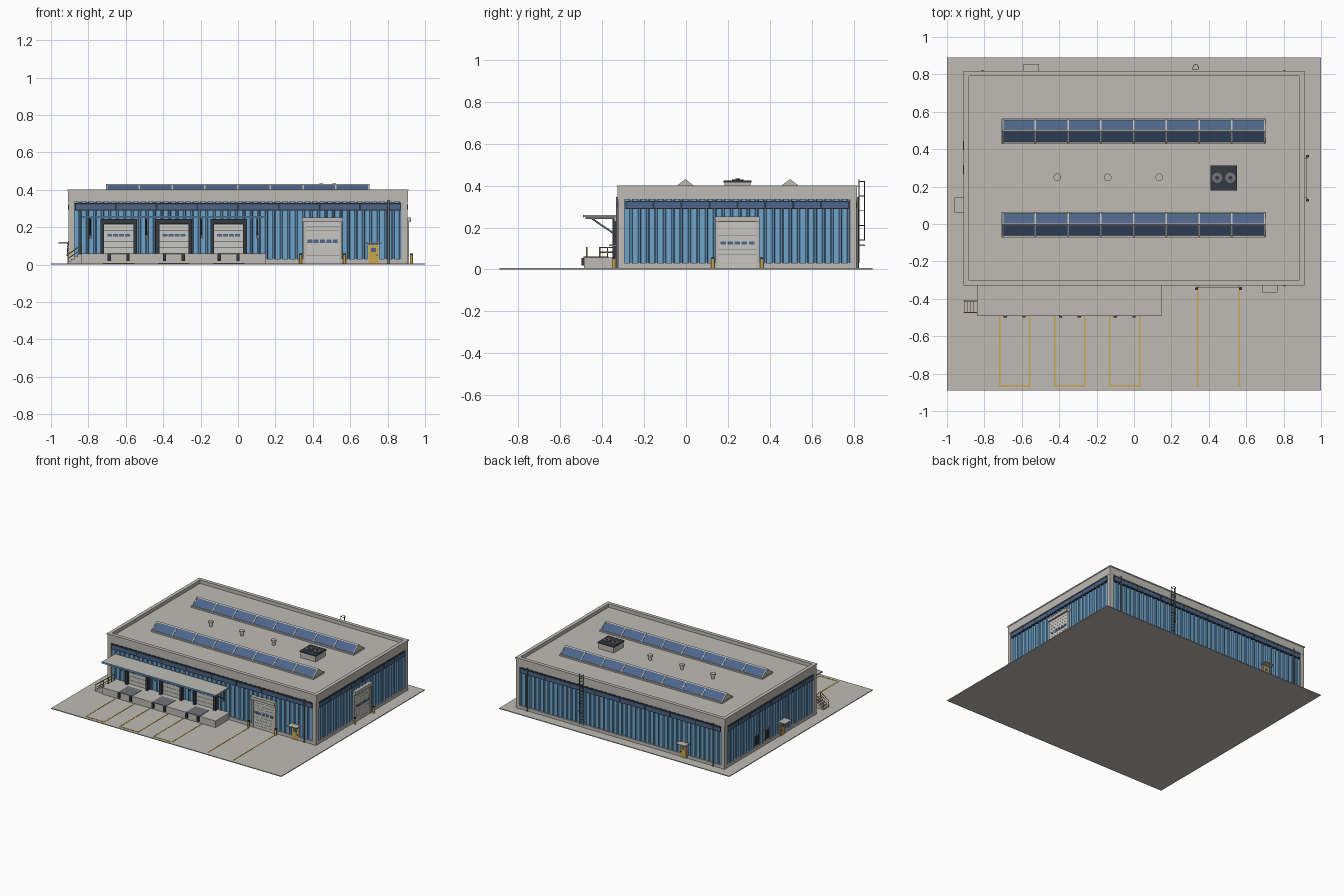
import bpy, bmesh, math
from mathutils import Vector

if "Cube" in bpy.data.objects:
    bpy.data.objects.remove(bpy.data.objects["Cube"])

def material(name, r, g, b):
    m = bpy.data.materials.new(name)
    m.diffuse_color = (r, g, b, 1)
    m.use_nodes = True
    m.node_tree.nodes["Principled BSDF"].inputs["Base Color"].default_value = m.diffuse_color
    return m

CONCRETE = material("concrete", 0.52, 0.50, 0.46)
BLUE = material("blue_cladding", 0.16, 0.37, 0.60)
DARK = material("dark_trim", 0.035, 0.04, 0.05)
GLASS = material("glass", 0.075, 0.13, 0.25)
YELLOW = material("safety_yellow", 0.60, 0.38, 0.07)
DOOR = material("door_grey", 0.58, 0.57, 0.54)
STEEL = material("steel", 0.16, 0.17, 0.18)

def finish(name, bm, mat):
    bmesh.ops.recalc_face_normals(bm, faces=bm.faces)
    me = bpy.data.meshes.new(name)
    bm.to_mesh(me)
    bm.free()
    me.materials.append(mat)
    ob = bpy.data.objects.new(name, me)
    bpy.context.collection.objects.link(ob)
    return ob

def boxes(name, mat, items):
    """One object made of boxes (x0, x1, y0, y1, z0, z1)."""
    bm = bmesh.new()
    for x0, x1, y0, y1, z0, z1 in items:
        vs = bmesh.ops.create_cube(bm, size=1)["verts"]
        for v in vs:
            v.co = ((x0 + x1) / 2 + v.co.x * (x1 - x0), (y0 + y1) / 2 + v.co.y * (y1 - y0),
                    (z0 + z1) / 2 + v.co.z * (z1 - z0))
    return finish(name, bm, mat)

def rods(name, mat, items, sides=10):
    """One object made of round bars (start, end, radius)."""
    bm = bmesh.new()
    for p, q, r in items:
        p, q = Vector(p), Vector(q)
        d = q - p
        vs = bmesh.ops.create_cone(bm, cap_ends=True, segments=sides, radius1=r, radius2=r, depth=d.length)["verts"]
        rot = d.to_track_quat('Z', 'Y').to_matrix()
        for v in vs:
            v.co = (p + q) / 2 + rot @ v.co
    for f in bm.faces:
        f.smooth = len(f.verts) == 4
    return finish(name, bm, mat)

def prism_x(bm, profile, x0, x1):
    """Extrude a (y, z) outline from x0 to x1."""
    a = [bm.verts.new((x0, y, z)) for y, z in profile]
    b = [bm.verts.new((x1, y, z)) for y, z in profile]
    n = len(a)
    bm.faces.new(a)
    bm.faces.new(b[::-1])
    for i in range(n):
        bm.faces.new((a[i], b[i], b[(i + 1) % n], a[(i + 1) % n]))

# Wall coordinates: u along the wall, o outward from its face, z up
X, YF, YB, G = 0.907, -0.325, 0.815, 0.006
RANGE = {"front": (-X, X), "back": (-X, X), "left": (YF, YB), "right": (YF, YB)}

def P(side, u, o, z):
    return {"front": (u, YF - o, z), "back": (u, YB + o, z),
            "left": (-X - o, u, z), "right": (X + o, u, z)}[side]

def wb(side, u0, u1, o0, o1, z0, z1):
    a, b = P(side, u0, o0, z0), P(side, u1, o1, z1)
    return tuple(f(p, q) for p, q in zip(a, b) for f in (min, max))

# Ground slab, building core and roof
boxes("ground_slab", CONCRETE, [(-1, 1, -0.89, 0.89, 0, G)])
boxes("building_core", CONCRETE, [(-X + .016, X - .016, YF + .016, YB - .016, G, 0.372)])
boxes("corner_columns", CONCRETE, [(min(x, x - s * .032), max(x, x - s * .032), y0, y0 + .032, G, 0.336)
      for s, x in ((-1, -X), (1, X)) for y0 in (YF, YB - .032)])

for side, (a, b) in RANGE.items():
    boxes(side + "_plinth", CONCRETE, [wb(side, a + .03, b - .03, -.018, -.001, G, .03)])
    boxes(side + "_parapet", CONCRETE, [wb(side, a, b, -.02, .001, .335, .395)])
    boxes(side + "_coping", CONCRETE, [wb(side, a - .004, b + .004, -.024, .004, .393, .402)])
    # Corrugated cladding
    bm = bmesh.new()
    n = round((b - a - .06) / .04)
    step = (b - a - .06) / n
    row = []
    for i in range(n):
        for f, o in ((0, -.012), (.62, -.012), (.72, -.004), (.9, -.004)):
            u = a + .03 + (i + f) * step
            row.append([bm.verts.new(P(side, u, o, z)) for z in (.028, .337)])
    row.append([bm.verts.new(P(side, b - .03, -.012, z)) for z in (.028, .337)])
    for p, q in zip(row, row[1:]):
        bm.faces.new((p[0], q[0], q[1], p[1]))
    ob = finish(side + "_cladding", bm, BLUE)
    # make sure the sheet faces outwards
    out = Vector(P(side, 0, 1, 0)) - Vector(P(side, 0, 0, 0))
    if sum(pl.normal.dot(out) for pl in ob.data.polygons) < 0:
        ob.data.flip_normals()
    # High window strip of eight panes
    w0, w1 = a + .036, b - .036
    boxes(side + "_window_frame", DARK, [wb(side, w0, w1, -.015, 0, .288, .328)])
    w = (w1 - w0) / 8
    boxes(side + "_window_panes", GLASS, [wb(side, w0 + i * w + .005, w0 + (i + 1) * w - .005, -.002, .002, .294, .322)
                                          for i in range(8)])

# Skylights
for k, yc in enumerate((-0.003, 0.497)):
    tag = ("front", "rear")[k]
    boxes(tag + "_skylight_curb", CONCRETE, [(-.708, .704, yc - .068, yc + .068, .37, .383)])
    bm = bmesh.new()
    prism_x(bm, [(yc - .062, .381), (yc + .062, .381), (yc, .428)], -.7, .696)
    finish(tag + "_skylight_glass", bm, GLASS)
    bm = bmesh.new()
    for i in range(9):
        xc = -.702 + i * 1.4 / 8
        prism_x(bm, [(yc - .066, .381), (yc + .066, .381), (yc, .431)], xc - .004, xc + .004)
    prism_x(bm, [(yc - .006, .425), (yc + .006, .425), (yc, .432)], -.705, .701)
    finish(tag + "_skylight_bars", bm, CONCRETE)

# Roof vents and cooling unit
VENTS = (-.41, -.14, .135)
rods("roof_vent_stems", CONCRETE, [((x, .25, .37), (x, .25, .402), .012) for x in VENTS], 14)
rods("roof_vent_caps", CONCRETE, [((x, .25, .4), (x, .25, .412), .02) for x in VENTS], 14)
boxes("cooling_unit_body", CONCRETE, [(.413, .547, .183, .307, .37, .418)])
boxes("cooling_unit_top", DARK, [(.408, .552, .178, .312, .416, .424)])
rods("cooling_unit_fans", STEEL, [((x, .247, .42), (x, .247, .43), .028) for x in (.445, .515)], 16)
rods("cooling_unit_hubs", DARK, [((x, .247, .425), (x, .247, .434), .01) for x in (.445, .515)], 12)

# Loading dock with three sealed doors
DOCKS = (-.638, -.343, -.05)
boxes("dock_platform", CONCRETE, [(-.84, .147, -.488, YF + .01, G, .058)])
boxes("dock_levelers", STEEL, [(x - .06, x + .06, -.489, -.37, .055, .061) for x in DOCKS])
boxes("dock_bumpers", DARK, [(x + s * .05 - .009, x + s * .05 + .009, -.5, -.486, .018, .054)
                             for x in DOCKS for s in (-1, 1)])
boxes("dock_seals", DARK, [wb("front", *r) for x in DOCKS for r in (
    (x - .098, x - .078, -.015, .025, .058, .243), (x + .078, x + .098, -.015, .025, .058, .243),
    (x - .098, x + .098, -.015, .025, .216, .243), (x - .08, x + .08, -.015, .001, .058, .22))])
boxes("dock_door_slats", DOOR, [wb("front", x - .078, x + .078, 0, .006, .06 + i * .0312, .0897 + i * .0312)
                                for x in DOCKS for i in range(5)])
boxes("dock_door_windows", GLASS, [wb("front", x + c - .013, x + c + .013, .004, .008, .15, .163)
                                   for x in DOCKS for c in (-.048, -.016, .016, .048)])

# Dock canopy and its brackets
boxes("dock_canopy", CONCRETE, [(-.84, .147, -.488, YF, .25, .26)])
boxes("dock_canopy_edge", BLUE, [(-.84, .147, -.492, -.488, .248, .261)])
BR = (-.79, -.49, -.195, .104)
rods("canopy_struts", STEEL, [((x, -.46, .25), (x, YF + .005, .155), .004) for x in BR])
boxes("canopy_beams", STEEL, [(x - .004, x + .004, -.48, YF + .01, .242, .251) for x in BR])
boxes("canopy_wall_plates", STEEL, [(x - .006, x + .006, YF - .004, YF + .01, .14, .25) for x in BR])

# Dock stairs and rails
boxes("dock_stairs", CONCRETE, [(-.91 + i * .0175, -.839, -.476, -.41, G, .018 + i * .0125) for i in range(4)])
rail = []
for y in (-.474, -.412):
    rail += [((-.908, y, G), (-.908, y, .056), .003), ((-.836, y, .05), (-.836, y, .106), .003),
             ((-.908, y, .055), (-.836, y, .105), .003), ((-.908, y, .033), (-.836, y, .082), .002)]
rail += [((-.836, y, .055), (-.836, y, .106), .003) for y in (-.375, -.34)]
rail += [((-.836, -.412, z), (-.836, -.34, z), .003) for z in (.105, .082)]
rods("dock_railing", YELLOW, rail, 8)

# Drive-in roller doors with bollards
for side, uc in (("front", .452), ("right", .245)):
    boxes(side + "_roller_frame", CONCRETE, [wb(side, uc + s * .097 - .008, uc + s * .097 + .008, -.015, .006, G, .25)
                                             for s in (-1, 1)])
    boxes(side + "_roller_hood", CONCRETE, [wb(side, uc - .107, uc + .107, -.015, .018, .228, .252)])
    boxes(side + "_roller_back", STEEL, [wb(side, uc - .09, uc + .09, -.015, -.001, G, .23)])
    boxes(side + "_roller_slats", DOOR, [wb(side, uc - .09, uc + .09, -.004, .003, G + i * .0222, G + .0212 + i * .0222)
                                         for i in range(10)])
    boxes(side + "_roller_windows", GLASS, [wb(side, uc + c * .034 - .013, uc + c * .034 + .013, 0, .005, .119, .134)
                                            for c in range(-2, 3)])
    posts = [uc - .117, uc + .117]
    rods(side + "_bollards", YELLOW, [(P(side, u, .02, G), P(side, u, .02, .052), .008) for u in posts], 12)
    rods(side + "_bollard_caps", DARK, [(P(side, u, .02, .05), P(side, u, .02, .058), .0085) for u in posts], 12)

# Staff doors with small canopies
for side, uc, d in (("front", .725, .042), ("back", -.55, .04), ("left", .1, .053)):
    boxes(side + "_staff_door_frame", CONCRETE, [wb(side, uc - .032, uc + .032, -.015, .001, G, .108)])
    boxes(side + "_staff_door", YELLOW, [wb(side, uc - .026, uc + .026, -.005, .005, G, .101)])
    boxes(side + "_staff_door_window", GLASS, [wb(side, uc - .013, uc + .013, .003, .007, .066, .09)])
    boxes(side + "_staff_door_handle", DARK, [wb(side, uc + .016, uc + .021, .004, .01, .045, .053)])
    boxes(side + "_staff_door_canopy", CONCRETE, [wb(side, uc - .041, uc + .041, -.015, d, .113, .12)])

# Wall louvres on the left side
LV = (.42, .29)
boxes("louvre_frames", STEEL, [wb("left", u - .03, u + .03, -.015, .002, .05, .125) for u in LV])
boxes("louvre_blades", DARK, [wb("left", u - .025, u + .025, 0, .006, .056 + i * .013, .064 + i * .013)
                              for u in LV for i in range(5)])

# Downpipes
rods("downpipes", STEEL, [(P(s, u, .004, G), P(s, u, .004, .345), .006)
                          for s, u in (("front", .805), ("back", .805), ("back", -.81))])

# Caged roof ladder on the back
lu, bars = .33, []
for s in (-1, 1):
    bars.append((P("back", lu + s * .015, .012, .03), P("back", lu + s * .015, .012, .43), .0025))
bars += [(P("back", lu - .015, .012, .045 + i * .025), P("back", lu + .015, .012, .045 + i * .025), .002)
         for i in range(16)]
for z in (.14, .21, .28, .35, .42):
    pts = [P("back", lu - .017 * math.cos(t * math.pi / 6), .012 + .026 * math.sin(t * math.pi / 6), z) for t in range(7)]
    bars += [(p, q, .002) for p, q in zip(pts, pts[1:])]
bars.append((P("back", lu, .038, .14), P("back", lu, .038, .42), .002))
rods("roof_ladder", STEEL, bars, 6)

# Painted bay lines
lines = []
for x in DOCKS:
    lines += [(x + s * .08 - .004, x + s * .08 + .004, -.868, -.488, G - .002, G + .002) for s in (-1, 1)]
    lines.append((x - .08, x + .08, -.868, -.86, G - .002, G + .002))
lines += [(x - .004, x + .004, -.868, -.35, G - .002, G + .002) for x in (.34, .564)]
boxes("bay_lines", YELLOW, lines)
